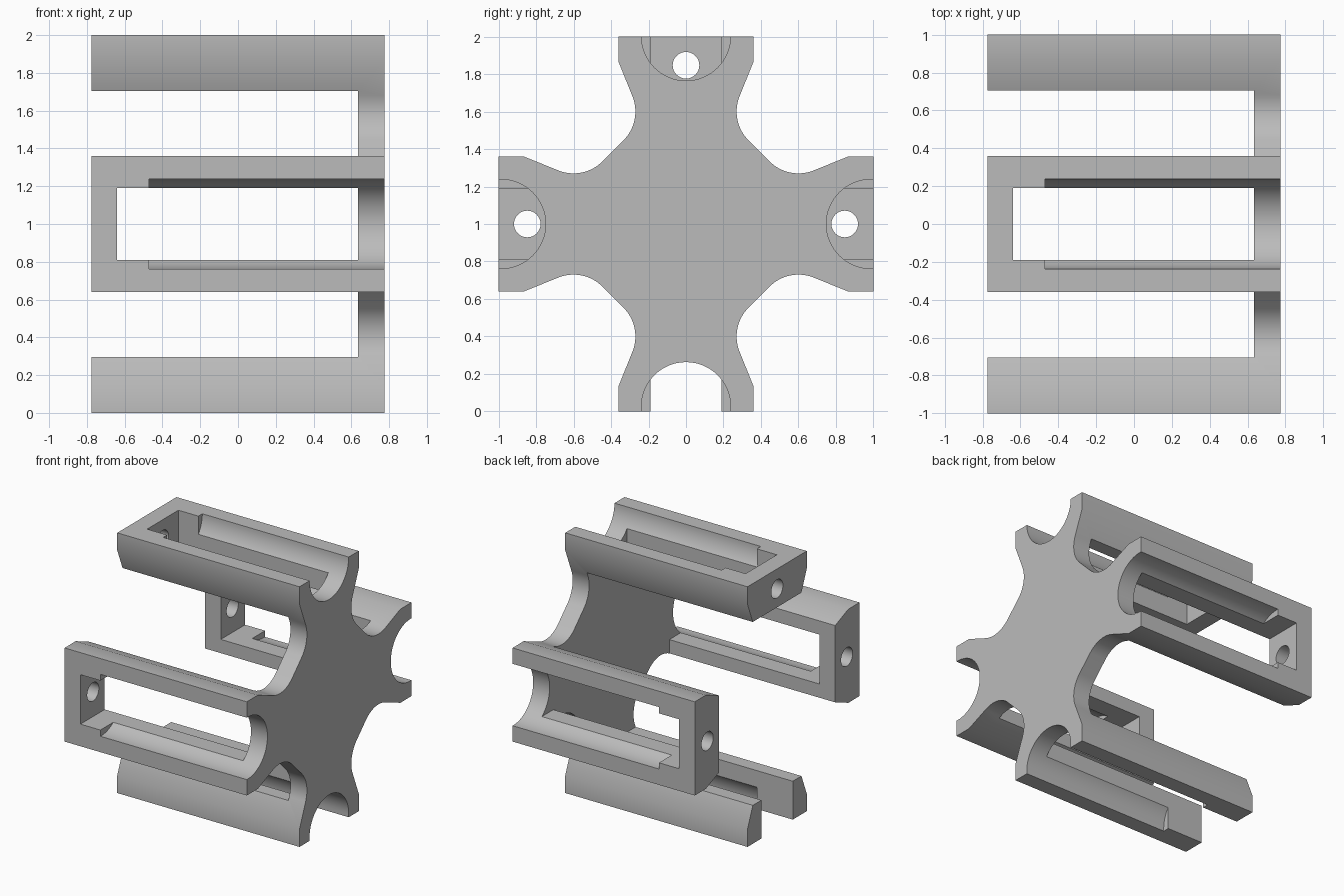
import bpy, bmesh
from math import sin, cos, pi, atan2, acos, hypot, radians

if "Cube" in bpy.data.objects:
    bpy.data.objects.remove(bpy.data.objects["Cube"])

HALF = 0.775      # half length along x
PLATE = 0.635     # inner face of the cross plate
WALL = -0.64      # inner face of the end walls

grey = bpy.data.materials.new("plain grey")
grey.use_nodes = True
colour = (0.5, 0.5, 0.5, 1)
grey.diffuse_color = colour
grey.node_tree.nodes["Principled BSDF"].inputs["Base Color"].default_value = colour


def prism(name, profile, x0, x1, turn=0.0):
    """Extrude (side, outward) points along x, turned about the hub axis."""
    bm = bmesh.new()
    c, s = cos(turn), sin(turn)
    ring = [bm.verts.new((x0, d * c - u * s, 1 + d * s + u * c)) for u, d in profile]
    face = bm.faces.new(ring)
    out = bmesh.ops.extrude_face_region(bm, geom=[face])
    moved = [v for v in out["geom"] if isinstance(v, bmesh.types.BMVert)]
    bmesh.ops.translate(bm, verts=moved, vec=(x1 - x0, 0, 0))
    bmesh.ops.recalc_face_normals(bm, faces=bm.faces)
    mesh = bpy.data.meshes.new(name)
    bm.to_mesh(mesh)
    bm.free()
    obj = bpy.data.objects.new(name, mesh)
    bpy.context.collection.objects.link(obj)
    mesh.materials.append(grey)
    return obj


def arc(cu, cd, r, a0, a1, n):
    return [(cu + r * cos(a0 + (a1 - a0) * i / n), cd + r * sin(a0 + (a1 - a0) * i / n))
            for i in range(n + 1)]


def box(u, d0, d1):
    return [(-u, d0), (u, d0), (u, d1), (-u, d1)]


# Cross outline: one flank of an arm, mirrored and repeated four times
cu, cd, r, tip_u, tip_d = 0.487, 0.6, 0.217, 0.36, 0.865
to_tip = atan2(tip_d - cd, tip_u - cu)
tangent = to_tip + acos(r / hypot(tip_u - cu, tip_d - cd))
flank = arc(cu, cd, r, radians(225), tangent, 14) + [(tip_u, tip_d), (tip_u, 1)]
arm = flank + [(-u, d) for u, d in reversed(flank)]
outline = []
for k in range(4):
    c, s = cos(k * pi / 2), sin(k * pi / 2)
    outline += [(u * c - d * s, u * s + d * c) for u, d in arm]

body = prism("cross_frame", outline, -HALF, HALF)

# Cutters: the hollow core, then a slot, a round groove and a hole per arm
cutters = [prism("core_cutter", box(0.705, -0.705, 0.705), -1, PLATE)]
arms = [("right", 0, 0.987), ("top", pi / 2, 1.003),
        ("left", pi, 0.987), ("bottom", 3 * pi / 2, 0.975)]
for name, turn, centre in arms:
    open_end = name == "bottom"
    cutters.append(prism(name + "_slot_cutter", box(0.19, 0.5, 1.1),
                         -1 if open_end else WALL, PLATE, turn))
    u_shape = arc(0, centre, 0.238, pi, 2 * pi, 32) + [(0.238, 1.1), (-0.238, 1.1)]
    cutters.append(prism(name + "_groove_cutter", u_shape, -0.47, 1, turn))
    if not open_end:
        hole = arc(0, 0.847, 0.071, 0, 2 * pi, 32)[:-1]
        cutters.append(prism(name + "_hole_cutter", hole, -1, -0.55, turn))

for cutter in cutters:
    cutter.hide_render = True
    mod = body.modifiers.new(cutter.name, "BOOLEAN")
    mod.operation = "DIFFERENCE"
    mod.solver = "EXACT"
    mod.object = cutter

# Bake the cuts and drop the helpers
bpy.context.view_layer.update()
graph = bpy.context.evaluated_depsgraph_get()
result = bpy.data.meshes.new_from_object(body.evaluated_get(graph))
body.modifiers.clear()
body.data = result
for cutter in cutters:
    bpy.data.objects.remove(cutter)
result.materials.clear()
result.materials.append(grey)
for poly in result.polygons:
    poly.material_index = 0

bpy.ops.object.select_all(action="DESELECT")
body.select_set(True)
bpy.context.view_layer.objects.active = body
bpy.ops.object.shade_smooth_by_angle(angle=radians(25))
